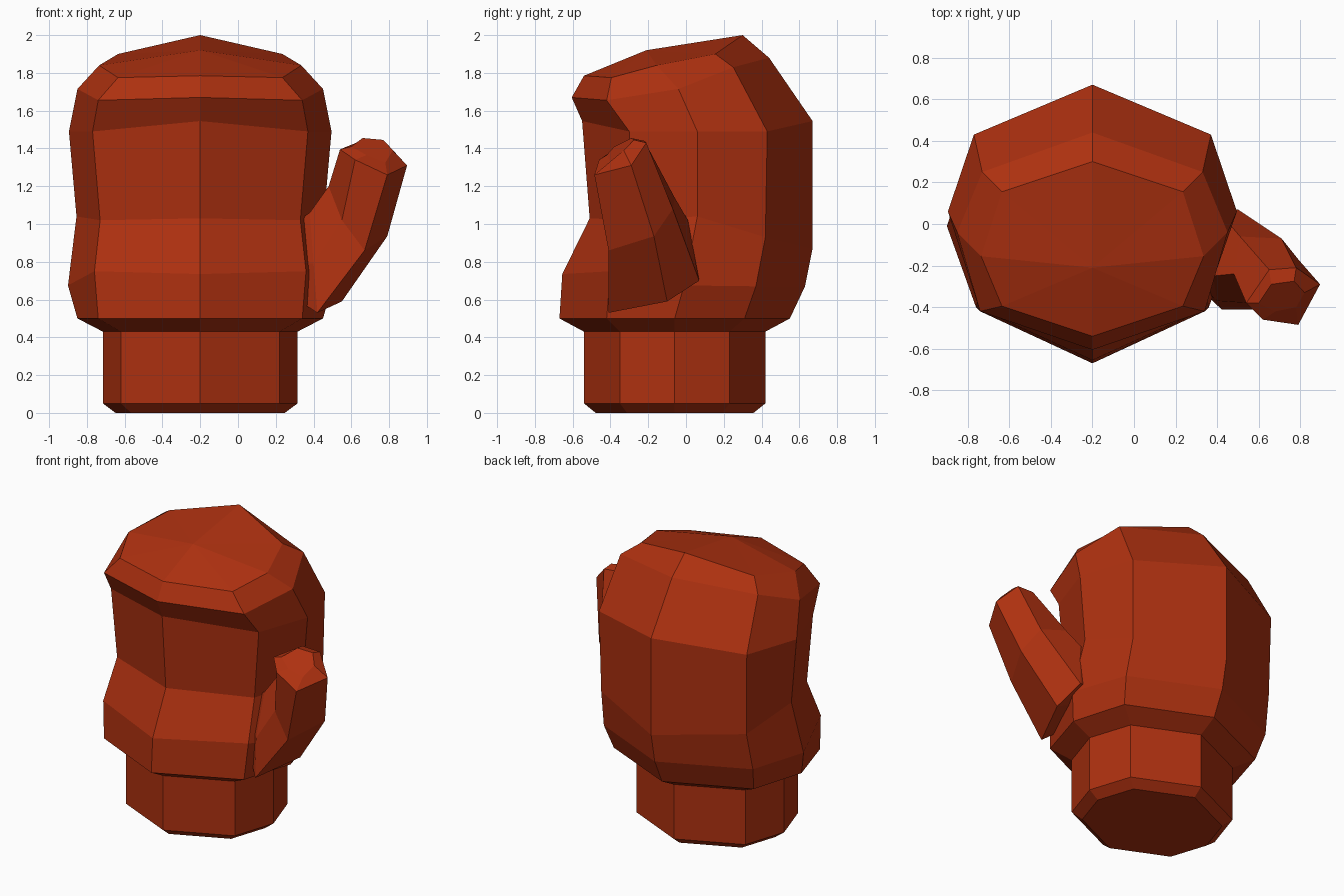
import bpy, bmesh
from mathutils import Vector

if "Cube" in bpy.data.objects:
    bpy.data.objects.remove(bpy.data.objects["Cube"])

CX = -0.2  # centre line of the mitt and cuff

leather = bpy.data.materials.new("brick red leather")
leather.diffuse_color = (0.42, 0.030, 0.005, 1)
leather.use_nodes = True
leather.node_tree.nodes["Principled BSDF"].inputs["Base Color"].default_value = leather.diffuse_color


def loft(name, rings, apex=None):
    """Skin a stack of rings; apex splits the top in a fore and aft fan."""
    bm = bmesh.new()
    rows = [[bm.verts.new(p) for p in r] for r in rings]
    n = len(rows[0])
    for a, b in zip(rows, rows[1:]):
        for i in range(n):
            j = (i + 1) % n
            bm.faces.new((a[i], a[j], b[j], b[i]))
    bm.faces.new(rows[0][::-1])
    if apex:
        tip = bm.verts.new(apex)
        for i in range(n):
            bm.faces.new((rows[-1][i], rows[-1][(i + 1) % n], tip))
    else:
        bm.faces.new(rows[-1])
    bmesh.ops.recalc_face_normals(bm, faces=bm.faces)
    me = bpy.data.meshes.new(name)
    bm.to_mesh(me)
    bm.free()
    me.materials.append(leather)
    ob = bpy.data.objects.new(name, me)
    bpy.context.collection.objects.link(ob)
    return ob


def octagon(front, fdiag, side, bdiag, back):
    """Mirror half a ring about the centre line: ends are (y, z), others (dx, y, z)."""
    half = [fdiag, side, bdiag]
    right = [(CX + d, y, z) for d, y, z in half]
    left = [(CX - d, y, z) for d, y, z in reversed(half)]
    return [(CX, *front)] + right + [(CX, *back)] + left


def cuff_ring(s, z):
    c = -0.06
    return octagon((c - .48 * s, z), (.42 * s, c - .29 * s, z), (.515 * s, c, z),
                   (.42 * s, c + .29 * s, z), (c + .48 * s, z))


# Cuff with chamfered foot
loft("cuff", [cuff_ring(.87, 0), cuff_ring(1, .05), cuff_ring(1, .43)])

# Padded mitt: front, front diagonal, side, back diagonal, back of each ring
body = [
    ((-.67, .50), (.54, -.42, .50), (.65, -.06, .50), (.54, .31, .50), (.55, .50)),
    ((-.655, .735), (.56, -.40, .75), (.70, -.01, .675), (.575, .37, .67), (.63, .67)),
    ((-.51, 1.03), (.53, -.29, 1.02), (.655, .06, 1.04), (.56, .42, .93), (.67, .87)),
    ((-.55, 1.545), (.57, -.30, 1.49), (.695, .06, 1.49), (.57, .43, 1.49), (.67, 1.545)),
    ((-.605, 1.67), (.54, -.42, 1.655), (.65, -.04, 1.715), (.53, .25, 1.83), (.44, 1.88)),
    ((-.54, 1.785), (.435, -.395, 1.775), (.535, -.155, 1.84), (.435, .155, 1.90), (.30, 2.0)),
]
loft("mitt", [cuff_ring(1, .43)] + [octagon(*r) for r in body], (CX, -.21, 1.92))

# Thumb: base, bend, tip and cap hexagons
base = [(.42, -.41, .53), (.55, -.10, .59), (.50, .07, .70),
        (.45, .01, 1.02), (.38, -.25, 1.06), (.40, -.37, .79)]
bend = [(.67, -.41, .86), (.79, -.17, .935), (.71, -.07, 1.08),
        (.51, -.06, 1.14), (.48, -.24, 1.20), (.55, -.38, 1.02)]
tip = [(.79, -.485, 1.26), (.895, -.29, 1.31), (.78, -.21, 1.43),
       (.65, -.22, 1.44), (.54, -.38, 1.395), (.62, -.46, 1.34)]
cap = [(.78, -.40, 1.325), (.82, -.33, 1.39), (.77, -.275, 1.445),
       (.66, -.29, 1.455), (.60, -.38, 1.41), (.68, -.42, 1.365)]
root = [Vector(p).lerp(Vector((0, 0, .8)), .35) for p in base]
loft("thumb", [root, base, bend, tip, cap])
